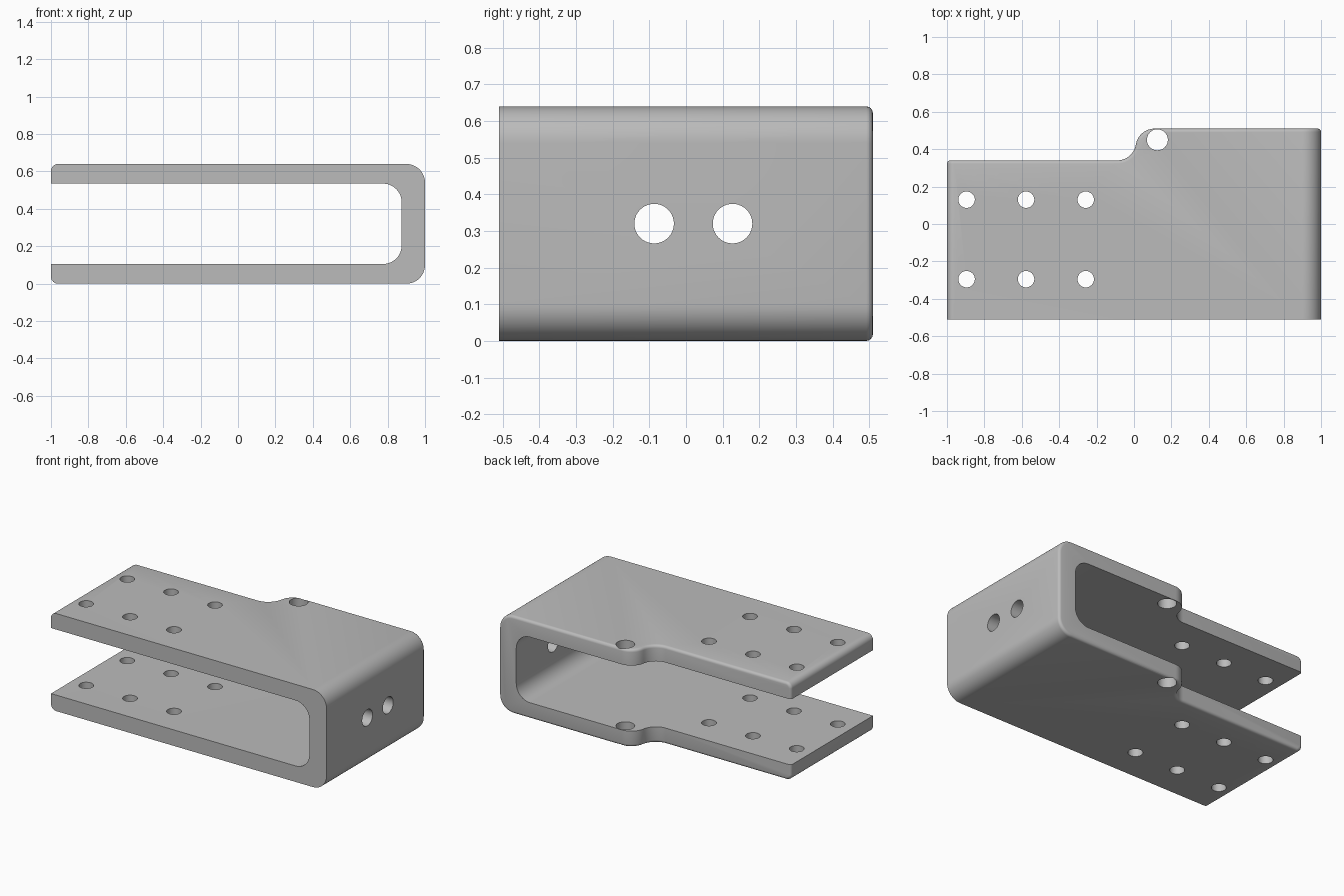
import bpy, bmesh, math

cube = bpy.data.objects.get("Cube")
if cube:
    bpy.data.objects.remove(cube, do_unlink=True)

HEIGHT, DEPTH = 0.64, 0.51      # overall height, half depth
PLATE, WALL_X = 0.105, 0.875    # plate thickness, inner face of end wall
STEP_Y = 0.34                   # back edge of the narrow arms

steel = bpy.data.materials.new("grey steel")
steel.use_nodes = True
colour = (0.5, 0.5, 0.5, 1)
steel.diffuse_color = colour
steel.node_tree.nodes["Principled BSDF"].inputs["Base Color"].default_value = colour


def arc(cx, cy, r, start, end, n=12):
    angles = [math.radians(start + (end - start) * i / n) for i in range(n + 1)]
    return [(cx + r * math.cos(a), cy + r * math.sin(a)) for a in angles]


def extrude(bm, points, vector):
    face = bm.faces.new([bm.verts.new(p) for p in points])
    out = bmesh.ops.extrude_face_region(bm, geom=[face], use_keep_orig=True)
    verts = [v for v in out["geom"] if isinstance(v, bmesh.types.BMVert)]
    bmesh.ops.translate(bm, verts=verts, vec=vector)
    bmesh.ops.recalc_face_normals(bm, faces=bm.faces)


def round_edges(bm, edges, radius, segments):
    bmesh.ops.bevel(bm, geom=edges, offset=radius, segments=segments,
                    profile=0.5, affect='EDGES', clamp_overlap=True)


def finish(bm, name):
    mesh = bpy.data.meshes.new(name)
    bm.to_mesh(mesh)
    bm.free()
    obj = bpy.data.objects.new(name, mesh)
    bpy.context.collection.objects.link(obj)
    mesh.materials.append(steel)
    return obj


# Outer block: stepped plan with an S-shaped shoulder
rise = DEPTH - STEP_Y
turn = 2 * math.atan(rise / 0.2)
r = 0.1 / math.sin(turn)
deg = math.degrees(turn)
plan = [(-1, -DEPTH), (1, -DEPTH), (1, DEPTH)]
plan += arc(0.11, DEPTH - r, r, 90, 90 + deg)
plan += arc(-0.09, STEP_Y + r, r, deg - 90, -90)[1:]
plan.append((-1, STEP_Y))
bm = bmesh.new()
extrude(bm, [(x, y, 0) for x, y in plan], (0, 0, HEIGHT))

# Rounded long edges at both ends
for x, radius in ((1, 0.1), (-1, 0.038)):
    ends = [e for e in bm.edges
            if all(abs(v.co.x - x) < 1e-4 for v in e.verts)
            and abs(e.verts[0].co.z - e.verts[1].co.z) < 1e-4]
    round_edges(bm, ends, radius, 12)

# Small rounding all the way around the back outline
bm.normal_update()
back = {f for f in bm.faces if abs(f.normal.z) < 0.01 and f.normal.y > 0.05}
rim = [e for e in bm.edges if sum(f in back for f in e.link_faces) == 1]
round_edges(bm, rim, 0.018, 4)
bracket = finish(bm, "bracket")

# Slot between the two arms
slot = [(-1.2, HEIGHT - PLATE), (-1.2, PLATE)]
slot += arc(WALL_X - 0.1, PLATE + 0.1, 0.1, -90, 0)
slot += arc(WALL_X - 0.1, HEIGHT - PLATE - 0.1, 0.1, 0, 90)
bm = bmesh.new()
extrude(bm, [(x, -0.8, z) for x, z in slot], (0, 1.6, 0))
slot_cutter = finish(bm, "slot_cutter")

# Screw holes through both arms, the shoulder hole and the end wall holes
bm = bmesh.new()
holes = [(x, y, 0.044) for x in (-0.895, -0.577, -0.258) for y in (0.13, -0.295)]
holes.append((0.125, 0.45, 0.056))
for x, y, radius in holes:
    extrude(bm, [(a, b, -0.2) for a, b in arc(x, y, radius, 0, 360, 40)[:-1]], (0, 0, 1.1))
for y in (-0.087, 0.127):
    extrude(bm, [(0.7, a, b) for a, b in arc(y, HEIGHT / 2, 0.054, 0, 360, 40)[:-1]], (0.5, 0, 0))
hole_cutter = finish(bm, "hole_cutter")

# Cut, then remove the cutters
bpy.context.view_layer.objects.active = bracket
for cutter in (slot_cutter, hole_cutter):
    cutter.hide_render = True
    mod = bracket.modifiers.new("cut", 'BOOLEAN')
    mod.operation = 'DIFFERENCE'
    mod.solver = 'EXACT'
    mod.object = cutter
    bpy.ops.object.modifier_apply(modifier=mod.name)
    bpy.data.objects.remove(cutter, do_unlink=True)

bpy.ops.object.select_all(action='DESELECT')
bracket.select_set(True)
bpy.ops.object.shade_smooth_by_angle(angle=math.radians(30))
